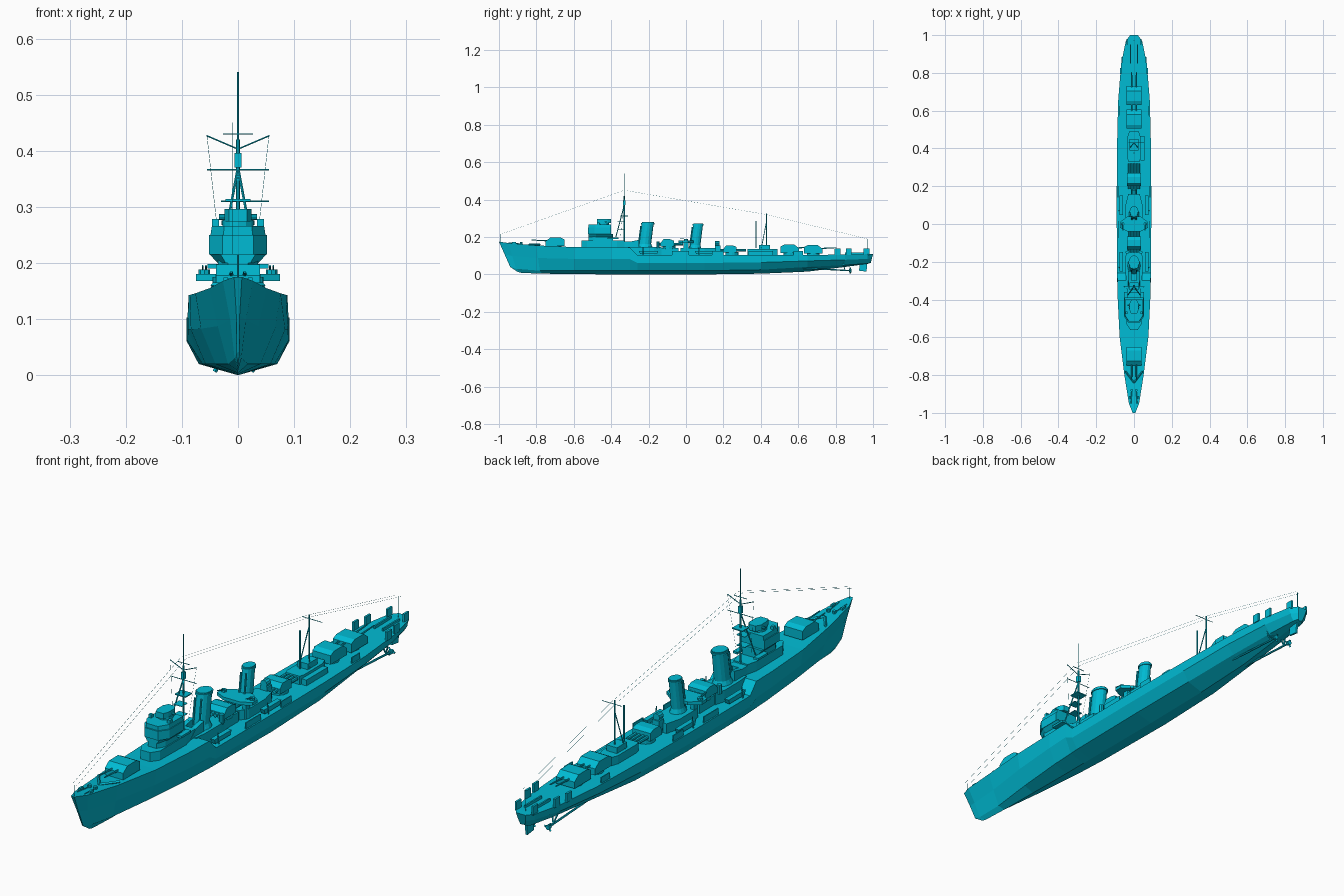
import bpy, bmesh, math
from mathutils import Vector

cube = bpy.data.objects.get("Cube")
if cube:
    bpy.data.objects.remove(cube, do_unlink=True)

paint = bpy.data.materials.new("cyan_paint")
paint.use_nodes = True
paint.diffuse_color = (0, .5, .66, 1)
paint.node_tree.nodes["Principled BSDF"].inputs["Base Color"].default_value = paint.diffuse_color


def finish(name, bm):
    bmesh.ops.recalc_face_normals(bm, faces=bm.faces)
    mesh = bpy.data.meshes.new(name)
    bm.to_mesh(mesh)
    bm.free()
    mesh.materials.append(paint)
    obj = bpy.data.objects.new(name, mesh)
    bpy.context.collection.objects.link(obj)
    return obj


def loft(name, rings):
    """Skin closed rings of equal length and cap both ends."""
    bm = bmesh.new()
    rows = [[bm.verts.new(point) for point in ring] for ring in rings]
    count = len(rows[0])
    for lower, upper in zip(rows, rows[1:]):
        for i in range(count):
            j = (i + 1) % count
            bm.faces.new((lower[i], lower[j], upper[j], upper[i]))
    bm.faces.new(rows[0])
    bm.faces.new(rows[-1])
    return finish(name, bm)


def box(name, x, y, z, width, length, height, taper=1):
    """Box standing on z, with an optionally narrower top."""
    corners = ((-1, -1), (1, -1), (1, 1), (-1, 1))
    return loft(name, [[(x + a * width * k / 2, y + b * length * k / 2, h) for a, b in corners]
                       for h, k in ((z, 1), (z + height, taper))])


def plan(name, half, bottom, top, flare=1):
    """Extrude a mirrored half outline of (x, y) points upwards."""
    outline = list(half) + [(-x, y) for x, y in reversed(half)]
    return loft(name, [[(x * k, y, z) for x, y in outline] for z, k in ((bottom, 1), (top, flare))])


def side(name, x, width, profile):
    """Extrude a (y, z) side profile across the ship."""
    return loft(name, [[(x + s * width / 2, y, z) for y, z in profile] for s in (-1, 1)])


def rod(name, start, end, radius, sides=6, tip=None):
    start, end = Vector(start), Vector(end)
    turn = (end - start).to_track_quat("Z", "Y")
    rings = []
    for centre, r in ((start, radius), (end, radius if tip is None else tip)):
        rings.append([centre + turn @ Vector((r * math.cos(i * math.tau / sides),
                      r * math.sin(i * math.tau / sides), 0)) for i in range(sides)])
    return loft(name, rings)


# Hull: y, deck height, deck half, side half, chine half, chine height, keel height, end rake
stations = (
    (-1, .175, .007, .003, .002, .04, .013, .1),
    (-.95, .168, .027, .014, .006, .03, .008, .07),
    (-.8, .155, .051, .036, .018, .02, .004, .03),
    (-.6, .146, .076, .066, .04, .02, .002, 0),
    (-.4, .143, .086, .084, .058, .02, 0, 0),
    (-.3, .143, .088, .089, .063, .02, 0, 0),
    (-.26, .103, .09, .09, .065, .02, 0, 0),
    (.1, .103, .092, .092, .07, .02, 0, 0),
    (.4, .103, .09, .09, .065, .025, .004, 0),
    (.65, .104, .084, .081, .05, .04, .015, 0),
    (.85, .106, .068, .062, .035, .05, .04, 0),
    (.97, .108, .043, .037, .02, .058, .056, 0),
    (1, .108, .02, .016, .01, .062, .06, -.02),
)
rings = []
for y, deck, half, flank, chine, chine_z, keel_z, rake in stations:
    middle = (chine_z + deck) / 2
    right = [(half, y, deck), (flank, y + rake * .3, middle), (chine, y + rake * .6, chine_z)]
    rings.append(right + [(0, y + rake, keel_z)] + [(-x, v, z) for x, v, z in reversed(right)])
loft("hull", rings)


# Gun houses with twin barrels
def gun_house(name, y, z, facing):
    profile = ((-.05, 0), (.05, 0), (.05, .034), (.03, .044), (-.025, .044), (-.05, .025))
    side(name, 0, .078, [(y + facing * -a, z + b) for a, b in profile])
    rod(name + "_ring", (0, y, z - .012), (0, y, z), .034, 12)
    for s in (-1, 1):
        rod(name + "_barrel", (s * .012, y + facing * .03, z + .026),
            (s * .012, y + facing * .125, z + .031), .004, 6, .0025)


gun_house("fore_gun_house", -.7, .153, -1)
gun_house("upper_aft_gun_house", .555, .115, 1)
gun_house("lower_aft_gun_house", .68, .112, 1)

# Bridge built up in tiers
plan("bridge_base", ((.02, -.56), (.04, -.53), (.04, -.37), (.03, -.33)), .14, .18)
plan("bridge_tower", ((.018, -.52), (.036, -.49), (.036, -.39)), .18, .215)
plan("bridge_skirt", ((.022, -.52), (.036, -.48), (.036, -.39)), .2, .215, 1.4)
plan("wheelhouse", ((.028, -.525), (.052, -.49), (.052, -.4)), .215, .25)
plan("bridge_top_deck", ((.026, -.52), (.049, -.485), (.049, -.4)), .25, .266, .95)
rod("director_pedestal", (0, -.44, .26), (0, -.44, .277), .028, 12)
plan("director", ((.016, -.475), (.024, -.455), (.024, -.42), (.014, -.4)), .274, .296)
rod("rangefinder", (-.034, -.43, .282), (.034, -.43, .282), .005, 8)
for s in (-1, 1):
    box("signal_lamp", s * .04, -.47, .264, .012, .014, .014)
    box("bridge_wing", s * .044, -.39, .19, .02, .06, .008)
    rod("breakwater", (0, -.84, .16), (s * .045, -.78, .16), .005, 4)
box("bridge_rear_house", 0, -.34, .14, .06, .08, .035)

# Deckhouses along the main deck
plan("forward_deckhouse", ((.04, -.31), (.045, -.26), (.045, -.17), (.033, -.13)), .1, .147)
plan("middle_deckhouse", ((.025, -.03), (.045, 0), (.045, .1), (.03, .16)), .1, .14)
box("torpedo_base", 0, -.09, .1, .06, .1, .04)
plan("aft_deckhouse", ((.03, .33), (.035, .35), (.035, .46), (.025, .49)), .1, .135)
box("aft_gun_platform", 0, .42, .135, .045, .06, .022)
box("reload_locker", .045, .4, .1, .02, .13, .025)
box("searchlight_base", 0, .17, .1, .03, .03, .055)
rod("searchlight", (0, .155, .165), (0, .18, .165), .014, 10)


# Funnels: raked ovals with a cap and steam pipes
def funnel(name, y, base, top, width, length):
    def oval(z, grow):
        return [(width * grow * math.cos(a * math.tau / 14),
                 y + (z - base) * .14 + length * grow * math.sin(a * math.tau / 14), z) for a in range(14)]
    loft(name, [oval(base, 1.3), oval(base + .018, 1), oval(top, .95)])
    loft(name + "_cap", [oval(top - .012, 1.08), oval(top - .004, 1.08)])
    for s in (-1, 1):
        rod(name + "_pipe", (s * width * .5, y - length, base),
            (s * width * .5, y - length + .015, top - .02), .004)


funnel("fore_funnel", -.222, .145, .28, .027, .034)
funnel("aft_funnel", .047, .138, .273, .022, .028)
for s in (-1, 1):
    side("intake_trunk", s * .022, .018, ((-.33, .145), (-.25, .145), (-.25, .185), (-.3, .175)))
    rod("vent_cowl", (s * .036, -.15, .14), (s * .036, -.15, .175), .009, 8)

# Light gun platform around the aft funnel
plan("light_gun_platform", ((.035, -.04), (.075, -.02), (.075, .01), (.035, .04)), .168, .18)
for s in (-1, 1):
    box("platform_support", s * .035, 0, .1, .015, .025, .07)
    rod("light_gun_mount", (s * .06, 0, .178), (s * .06, 0, .188), .01, 8)
    for offset in (-.003, .003):
        rod("light_gun", (s * .06 + offset, .005, .186), (s * .06 + offset, -.035, .195), .0015)


# Torpedo mounts with a shield and four tubes
def torpedo_mount(name, y, z, facing):
    rod(name + "_turntable", (0, y, z - .014), (0, y, z + .004), .036, 14)
    side(name + "_shield", 0, .076, [(y + facing * a, z + b) for a, b in
         ((-.045, 0), (.025, 0), (.025, .03), (.005, .038), (-.03, .038), (-.045, .02))])
    for i in range(4):
        x = (i - 1.5) * .016
        rod(name + "_tube", (x, y - facing * .06, z + .012), (x, y + facing * .075, z + .012), .007, 8)


torpedo_mount("fore_torpedo_mount", -.09, .15, 1)
torpedo_mount("aft_torpedo_mount", .245, .117, 1)

# Fore tripod mast with yards and lookout box
mast = -.33
rod("fore_mast_pole", (0, mast, .14), (0, mast, .42), .004)
rod("fore_topmast", (0, mast, .4), (0, mast, .54), .0015)
box("lookout_box", 0, mast, .37, .012, .014, .026)
box("mast_platform", 0, mast, .31, .045, .04, .004)
for s in (-1, 1):
    rod("fore_mast_leg", (s * .032, mast - .045, .2), (0, mast, .37), .0025)
    rod("angled_yard", (0, mast, .403), (s * .056, mast, .427), .0015)
    rod("signal_line", (s * .055, mast, .425), (s * .03, mast - .02, .2), .0004, 3)
for half, height in ((.055, .366), (.027, .43)):
    rod("yard", (-half, mast, height), (half, mast, height), .0013)
for height in (.24, .28):
    box("mast_brace", 0, mast - .018, height, .036, .036, .002)

# Aft mast
rod("aft_mast_pole", (0, .43, .1), (0, .43, .325), .003)
rod("cargo_boom", (0, .375, .14), (0, .375, .285), .0035)
rod("aft_yard", (-.03, .43, .31), (.055, .43, .31), .0012)
for s in (-1, 1):
    rod("aft_mast_leg", (s * .028, .395, .1), (0, .43, .28), .002)

# Aerial wires between the masts and the flagstaffs
points = ((0, -.99, .215), (0, mast, .45), (0, .43, .32), (0, .97, .19))
for start, end in zip(points, points[1:]):
    for offset in (-.01, .01):
        rod("aerial_wire", (offset, *start[1:]), (offset, *end[1:]), .0004, 3)
rod("bow_staff", (0, -.99, .17), points[0], .0015)
rod("stern_staff", (0, .97, .1), points[-1], .0015)

# Deck edge fittings, boats and bow gear
for s in (-1, 1):
    for x, y, length in ((.084, -.03, .09), (.085, .17, .06), (.078, .6, .05)):
        box("edge_screen", s * x, y, .1, .004, length, .026)
    for x, y in ((.07, .81), (.061, .87), (.035, .965)):
        box("stern_rack", s * x, y, .104, .008, .03, .034)
    for y in (-.2, .1):
        boat = box("ships_boat", s * .068, y, .108, .016, .09, .018, 1.15)
        rod("boat_davit", (s * .08, y - .03, .1), (s * .076, y - .03, .145), .002)
    rod("capstan", (s * .012, -.88, .155), (s * .012, -.88, .172), .007, 8)
    box("bollard", s * .022, -.92, .16, .008, .02, .014)
    rod("anchor_chain", (s * .012, -.88, .163), (s * .016, -.95, .17), .002, 4)
    box("depth_charge_rail", s * .018, .9, .105, .006, .1, .012)

# Shafts, propellers and rudder
for s in (-1, 1):
    rod("propeller_shaft", (s * .033, .6, .035), (s * .033, .88, .02), .004)
    rod("propeller", (s * .033, .872, .021), (s * .033, .885, .02), .009, 8)
    for blade in range(3):
        a = blade * math.tau / 3
        rod("propeller_blade", (s * .033, .878, .021),
            (s * .033 + .017 * math.cos(a), .878, .021 + .017 * math.sin(a)), .004, 4)
    for x in (.02, .045):
        rod("shaft_strut", (s * .033, .85, .022), (s * x, .84, .06), .003, 4)
side("rudder", 0, .008, ((.93, .065), (.97, .065), (.965, .015), (.925, .02)))
